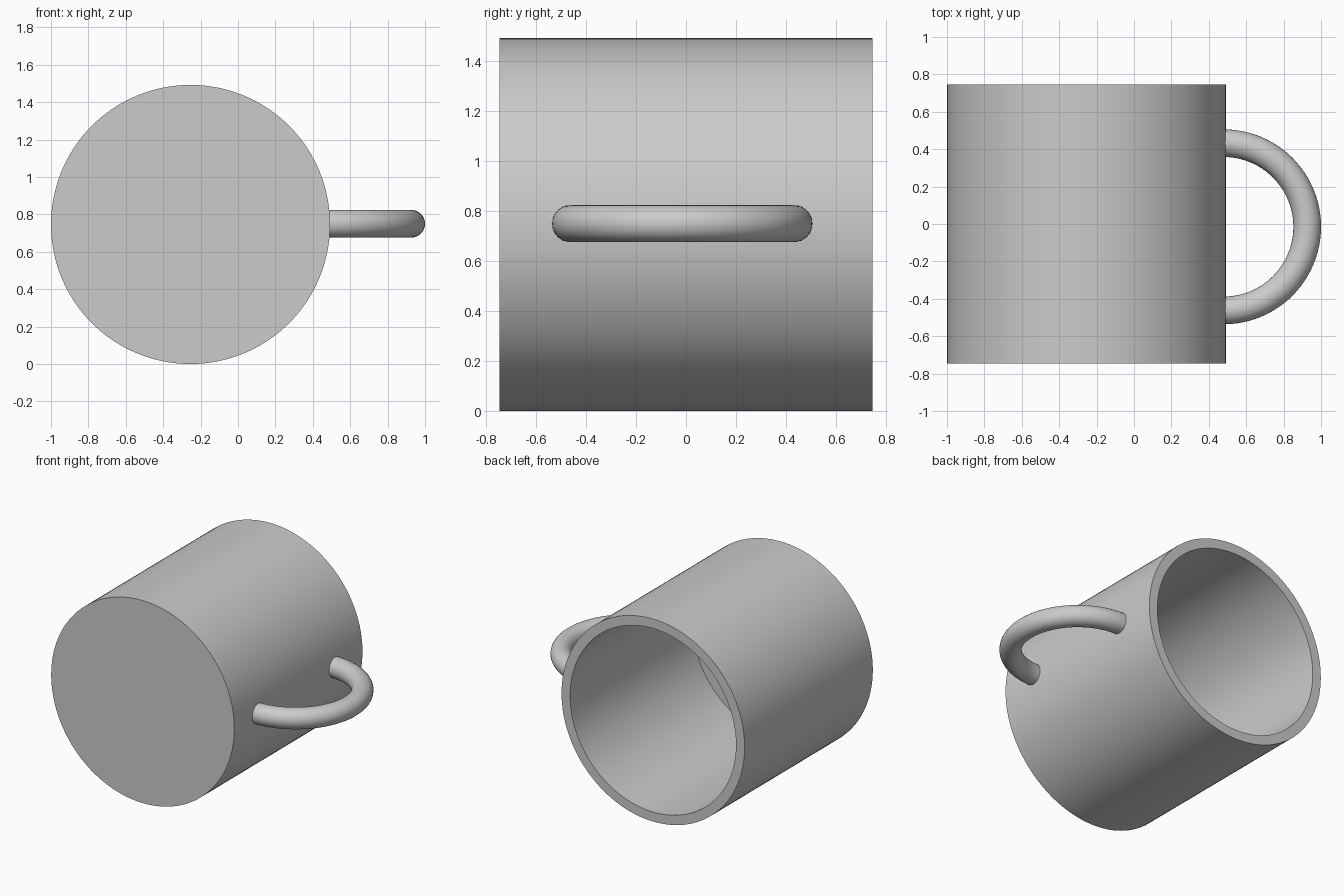
import bpy
import bmesh
from math import cos, sin, pi, radians
from mathutils import Matrix, Vector

cube = bpy.data.objects.get("Cube")
if cube:
    bpy.data.objects.remove(cube, do_unlink=True)

RADIUS, WALL, HALF = 0.746, 0.07, 0.746
CENTRE = Vector((-0.254, 0, RADIUS))

grey = bpy.data.materials.new("plain grey")
grey.use_nodes = True
colour = (0.6, 0.6, 0.6, 1)
grey.diffuse_color = colour
grey.node_tree.nodes["Principled BSDF"].inputs["Base Color"].default_value = colour


def finish(name, bm):
    """Turn a bmesh into a smooth-shaded grey object with sharp edges kept."""
    bmesh.ops.recalc_face_normals(bm, faces=bm.faces)
    mesh = bpy.data.meshes.new(name)
    bm.to_mesh(mesh)
    bm.free()
    mesh.materials.append(grey)
    obj = bpy.data.objects.new(name, mesh)
    bpy.context.collection.objects.link(obj)
    bpy.ops.object.select_all(action="DESELECT")
    obj.select_set(True)
    bpy.context.view_layer.objects.active = obj
    bpy.ops.object.shade_smooth_by_angle(angle=radians(30))
    return obj


def sweep(bm, rings, closed):
    """Join rings of points with quads and cap both ends."""
    loops = [[bm.verts.new(p) for p in ring] for ring in rings]
    for a, b in zip(loops, loops[1:]):
        for i in range(len(a)):
            j = (i + 1) % len(a)
            bm.faces.new((a[i], a[j], b[j], b[i]))
    if closed:
        bm.faces.new(loops[0])
        bm.faces.new(loops[-1])


# Cup lying on its side: outer base, outer rim, inner rim, inner floor
SIDES = 128
profile = [(RADIUS, -HALF), (RADIUS, HALF),
           (RADIUS - WALL, HALF), (RADIUS - WALL, WALL - HALF)]
rings = [[CENTRE + Vector((r * cos(2 * pi * i / SIDES), y, r * sin(2 * pi * i / SIDES)))
          for i in range(SIDES)] for r, y in profile]
bm = bmesh.new()
sweep(bm, rings, True)
finish("cup_body", bm)

# Handle: half ring whose ends are buried in the cup wall
RING, TUBE, STEPS, TUBE_SIDES = 0.447, 0.074, 48, 32
hub = Vector((0.479, -0.015, 0.75))
section = [Vector((RING + TUBE * cos(2 * pi * k / TUBE_SIDES), 0,
                   TUBE * sin(2 * pi * k / TUBE_SIDES))) for k in range(TUBE_SIDES)]
rings = []
for i in range(STEPS + 1):
    turn = Matrix.Rotation(-pi / 2 + pi * i / STEPS, 3, "Z")
    rings.append([hub + turn @ p for p in section])
# Short straight ends reach into the wall
inset = Vector((-0.03, 0, 0))
rings.insert(0, [p + inset for p in rings[0]])
rings.append([p + inset for p in rings[-1]])
bm = bmesh.new()
sweep(bm, rings, True)
finish("handle", bm)
